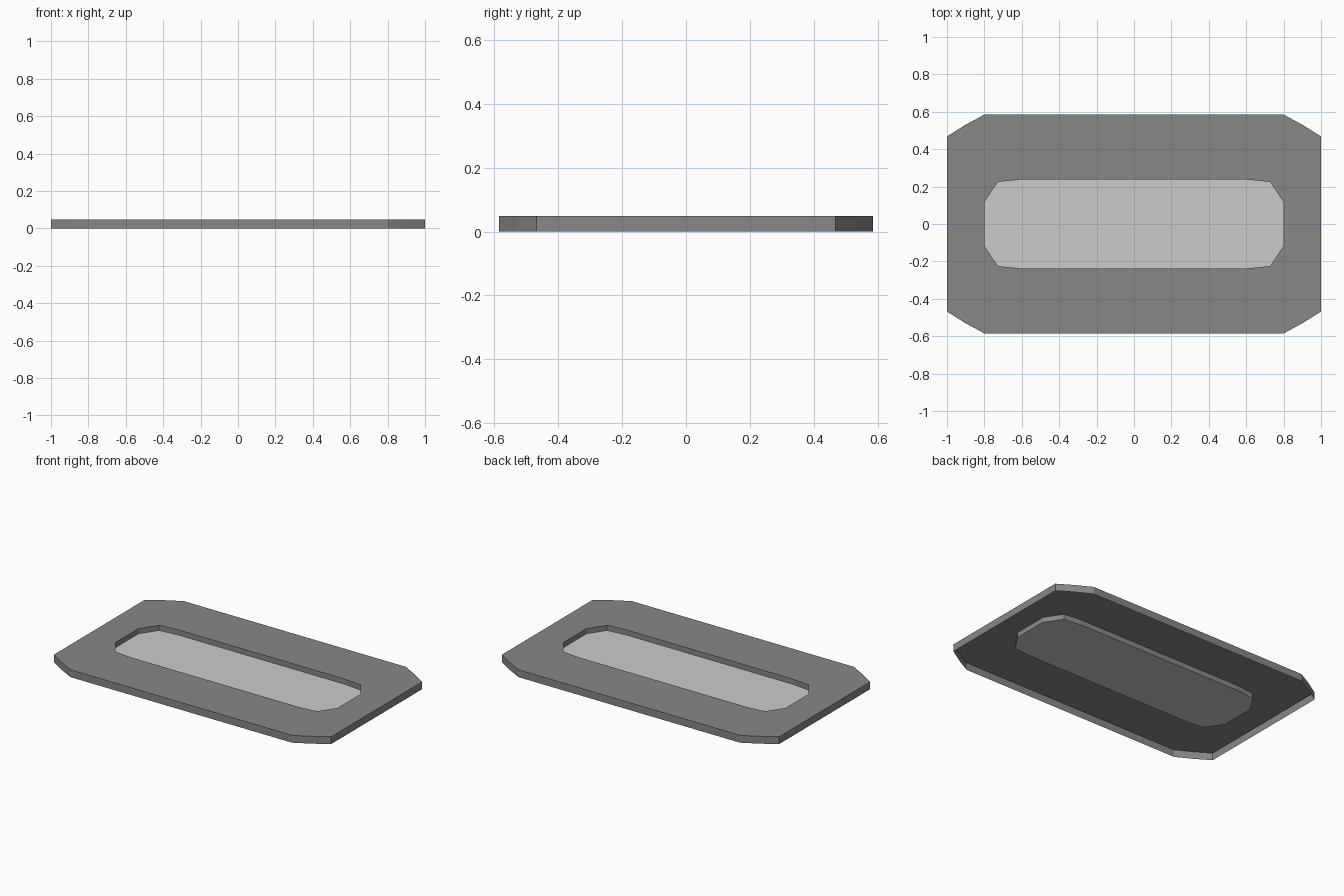
import bpy, bmesh

if "Cube" in bpy.data.objects:
    bpy.data.objects.remove(bpy.data.objects["Cube"])

HEIGHT = 0.048
PANE_Z = 0.014


def mirrored_loop(quarter):
    """Mirror one corner profile into a closed counter-clockwise outline."""
    half = quarter + [(-x, y) for x, y in reversed(quarter)]
    return half + [(-x, -y) for x, y in half]


def add_object(name, bm):
    mesh = bpy.data.meshes.new(name)
    bm.to_mesh(mesh)
    bm.free()
    obj = bpy.data.objects.new(name, mesh)
    bpy.context.collection.objects.link(obj)
    return obj


outer = mirrored_loop([(1.0, 0.468), (0.905, 0.528), (0.8, 0.585)])
inner = mirrored_loop([(0.8, 0.117), (0.727, 0.225), (0.6, 0.238)])
count = len(outer)

# Open-bottomed frame shell: outer skirt, top face and recess wall
bm = bmesh.new()
rings = [[bm.verts.new((x, y, z)) for x, y in loop]
         for loop, z in ((outer, 0), (outer, HEIGHT), (inner, HEIGHT), (inner, PANE_Z))]
for a, b in zip(rings, rings[1:]):
    for i in range(count):
        j = (i + 1) % count
        bm.faces.new((a[i], a[j], b[j], b[i]))
frame = add_object("frame", bm)
grey = bpy.data.materials.new("dark_grey")
grey.diffuse_color = (0.245, 0.245, 0.245, 1)
grey.use_nodes = True
grey.node_tree.nodes["Principled BSDF"].inputs["Base Color"].default_value = grey.diffuse_color
frame.data.materials.append(grey)

# Pale pane closing the bottom of the recess
bm = bmesh.new()
bm.faces.new([bm.verts.new((x, y, PANE_Z)) for x, y in inner])
add_object("pane", bm)
